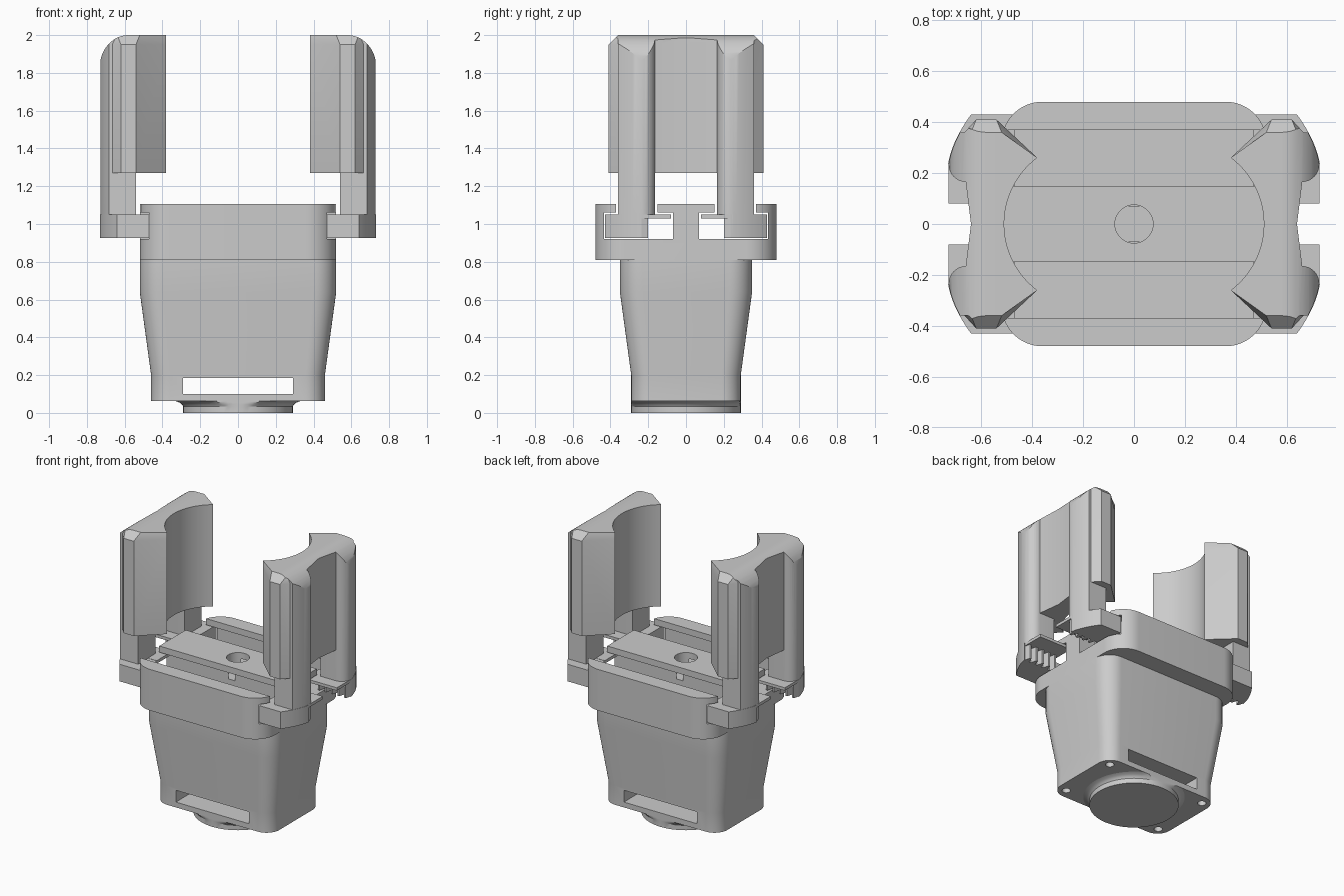
import bpy, bmesh
from math import sin, cos, pi, atan2, sqrt

if "Cube" in bpy.data.objects:
    bpy.data.objects.remove(bpy.data.objects["Cube"])


def loft(name, sections):
    """Closed solid through equal-length outlines: [(z, [(x, y), ...]), ...]"""
    bm = bmesh.new()
    rings = [[bm.verts.new((x, y, z)) for x, y in pts] for z, pts in sections]
    n = len(rings[0])
    for a, b in zip(rings, rings[1:]):
        for i in range(n):
            j = (i + 1) % n
            bm.faces.new((a[i], a[j], b[j], b[i]))
    bm.faces.new(rings[0])
    bm.faces.new(rings[-1])
    bmesh.ops.recalc_face_normals(bm, faces=bm.faces)
    me = bpy.data.meshes.new(name)
    bm.to_mesh(me)
    bm.free()
    ob = bpy.data.objects.new(name, me)
    bpy.context.collection.objects.link(ob)
    return ob


def prism(name, pts, z0, z1):
    return loft(name, [(z0, pts), (z1, pts)])


def box(name, x0, x1, y0, y1, z0, z1):
    return prism(name, [(x0, y0), (x1, y0), (x1, y1), (x0, y1)], z0, z1)


def circle(r, n=64, cx=0, cy=0):
    return [(cx + r * cos(2 * pi * i / n), cy + r * sin(2 * pi * i / n)) for i in range(n)]


def rounded_rect(hx, hy, r, n=10):
    pts = []
    for k, (sx, sy) in enumerate([(1, 1), (-1, 1), (-1, -1), (1, -1)]):
        for i in range(n + 1):
            a = pi / 2 * (k + i / n)
            pts.append((sx * (hx - r) + r * cos(a), sy * (hy - r) + r * sin(a)))
    return pts


def combine(ob, other, op):
    m = ob.modifiers.new("bool", 'BOOLEAN')
    m.operation, m.solver, m.object = op, 'EXACT', other
    bpy.context.view_layer.objects.active = ob
    bpy.ops.object.modifier_apply(modifier=m.name)
    bpy.data.objects.remove(other)


def smooth(ob, deg=28):
    bpy.ops.object.select_all(action='DESELECT')
    ob.select_set(True)
    bpy.context.view_layer.objects.active = ob
    bpy.ops.object.shade_smooth_by_angle(angle=deg * pi / 180)


# Tapered body with a slot through it and four screw holes underneath
low, high = rounded_rect(0.46, 0.29, 0.1), rounded_rect(0.52, 0.35, 0.12)
body = loft("body", [(0.062, low), (0.2, low), (0.64, high), (0.81, high)])
combine(body, box("cut", -0.29, 0.29, -1, 1, 0.1, 0.185), 'DIFFERENCE')
for sx in (-1, 1):
    for sy in (-1, 1):
        combine(body, prism("cut", circle(0.028, 20, sx * 0.39, sy * 0.22), 0, 0.095), 'DIFFERENCE')
smooth(body, 20)

# Round mounting foot that flares into the body, trimmed to its depth
flare = [(0, 0.29), (0.035, 0.29), (0.045, 0.297), (0.055, 0.31), (0.062, 0.33)]
base = loft("mounting_disc", [(z, [(x, max(-0.29, min(0.29, y))) for x, y in circle(r, 72)])
                              for z, r in flare])
smooth(base)

# Slide head with two T-shaped channels and a centre hole
head = prism("slide_head", rounded_rect(0.52, 0.48, 0.16, 14), 0.81, 1.105)
for s in (-1, 1):
    for y0, y1, z0, z1 in [(0.07, 0.435, 0.92, 1.06), (0.15, 0.37, 1.0, 1.2)]:
        ya, yb = sorted((s * y0, s * y1))
        combine(head, box("cut", -1, 1, ya, yb, z0, z1), 'DIFFERENCE')
combine(head, prism("cut", circle(0.075, 40), 0.97, 1.2), 'DIFFERENCE')
smooth(head)

# Outlines of the jaw parts for the +x, +y quarter
outer = []
for i in range(13):
    t = i / 12
    a, b, c = (1 - t) ** 2, 2 * t * (1 - t), t * t
    outer.append((a * 0.64 + b * 0.715 + c * 0.73, a * 0.43 + b * 0.3275 + c * 0.235))
teeth = []
for i in range(5):
    x = 0.725 - i * 0.052
    teeth += [(x, 0.24), (x - 0.01, 0.2), (x - 0.024, 0.2), (x - 0.034, 0.24)]
foot_pts = [(0.47, 0.43)] + outer + teeth + [(0.47, 0.24)]
lobe = [(0.66 + 0.068 * cos(a), 0.235 - 0.07 * sin(a)) for a in [pi / 2 * i / 8 for i in range(9)]]
post_pts = [(0.54, 0.36), (0.683, 0.36)] + [(x - 0.002, y) for x, y in outer[:-1] if y < 0.355] \
    + lobe + [(0.54, 0.165)]

# Finger pad outline: round hollow inside, chamfered wings, shallow V at the back
half = atan2(0.26, 0.195)
hollow = [(0.185 + 0.325 * cos(a), 0.325 * sin(a))
          for a in [-half + 2 * half * i / 28 for i in range(29)]]


def pad_outline(wing):
    back = [(0.67, 0.355), (0.66, 0.16), (0.64, 0), (0.66, -0.16), (0.67, -0.355)]
    return hollow + wing + back + [(x, -y) for x, y in reversed(wing)]


pad_low = pad_outline([(0.54, 0.41), (0.62, 0.41)])
pad_top = pad_outline([(0.52, 0.36), (0.64, 0.36)])


def rounded_clip(sx):
    """Envelope whose outer top edge is rounded, seen from the front."""
    prof = [(0.2, 0.9), (0.76, 0.9), (0.76, 1.83)]
    prof += [(0.58 + 0.152 * cos(a), 1.83 + 0.17 * sin(a)) for a in [pi / 2 * i / 14 for i in range(15)]]
    prof += [(0.2, 2.0)]
    ob = loft("clip", [(-1, [(sx * x, z) for x, z in prof]), (1, [(sx * x, z) for x, z in prof])])
    for v in ob.data.vertices:
        x, z, y = v.co
        v.co = (x, y, z)
    ob.data.flip_normals()
    return ob


# Two mirrored jaws, each a pad on two posts with toothed feet
for side, sx in (("left", -1), ("right", 1)):
    def flip(pts, sy=1):
        return [(sx * x, sy * y) for x, y in pts]

    jaw = loft(side + "_jaw", [(1.27, flip(pad_low)), (1.95, flip(pad_low)),
                               (2.0, flip(pad_top)), (2.05, flip(pad_top))])
    for sy in (-1, 1):
        combine(jaw, prism("post", flip(post_pts, sy), 1.04, 2.04), 'UNION')
    combine(jaw, rounded_clip(sx), 'INTERSECT')
    for sy in (-1, 1):
        foot = prism("foot", flip(foot_pts, sy), 0.927, 1.049)
        plate = [(0.47, 0.08), (0.728, 0.08), (0.728, 0.25), (0.47, 0.25)]
        combine(foot, prism("plate", flip(plate, sy), 1.03, 1.051), 'UNION')
        combine(jaw, foot, 'UNION')
    smooth(jaw)
